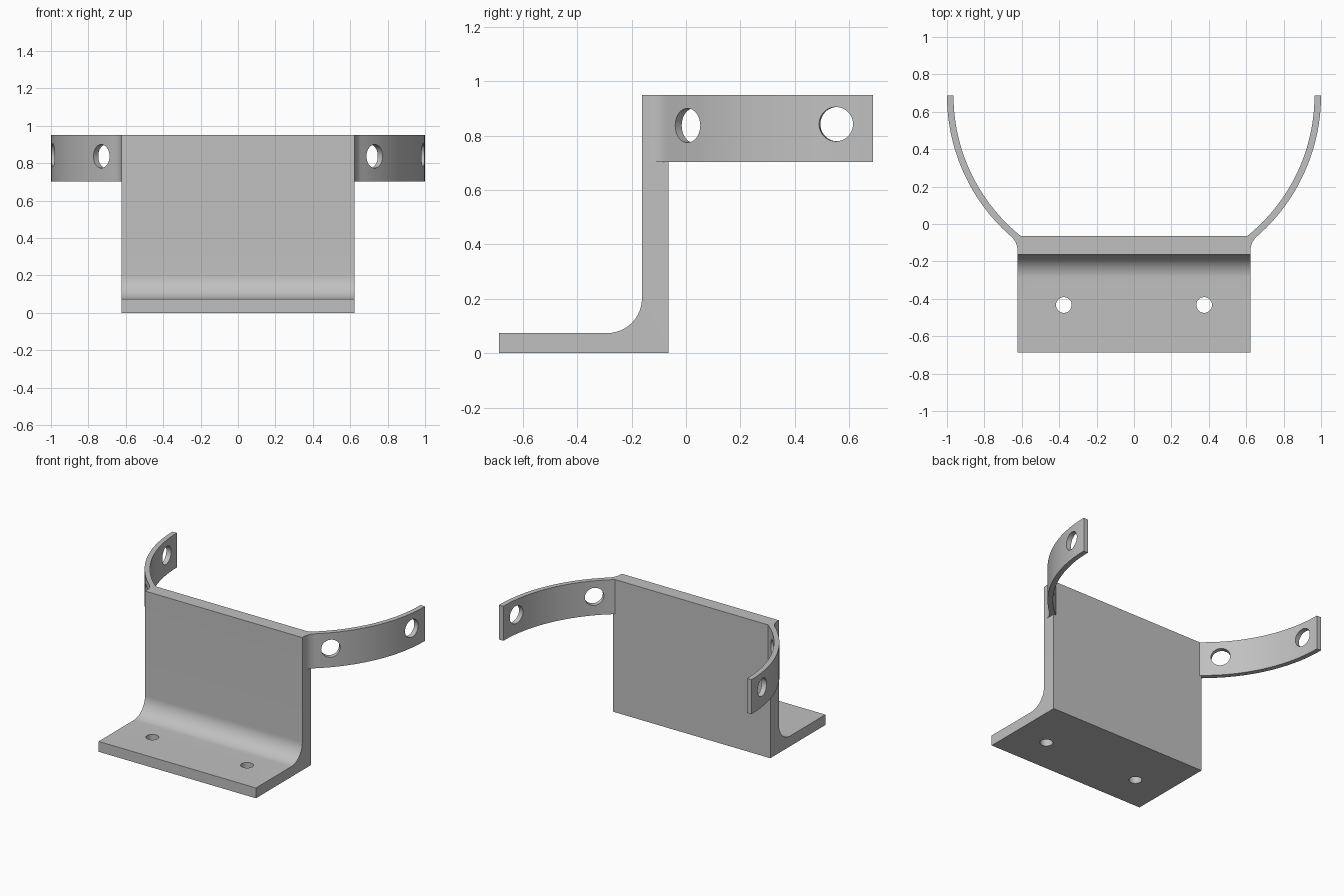
import bpy, bmesh, math
from mathutils import Vector

if "Cube" in bpy.data.objects:
    bpy.data.objects.remove(bpy.data.objects["Cube"], do_unlink=True)

grey = bpy.data.materials.new("grey metal")
grey.use_nodes = True
COLOUR = (0.53, 0.53, 0.53, 1)
grey.diffuse_color = COLOUR
grey.node_tree.nodes["Principled BSDF"].inputs["Base Color"].default_value = COLOUR

HALF_W, BACK, FRONT, LIP = 0.623, -0.064, -0.162, -0.687   # plate and foot
TOP, ARM_BOTTOM = 0.95, 0.703
AXIS_Y, R_OUT, R_IN = 0.687, 1.0, 0.965                    # arm arc


def arc(cx, cy, r, a0, a1, n):
    """Points on an arc, angles in radians."""
    return [(cx + r * math.cos(a0 + (a1 - a0) * i / n),
             cy + r * math.sin(a0 + (a1 - a0) * i / n)) for i in range(n + 1)]


def extrude(name, points, offset):
    """Solid made by extruding a closed outline of 3D points."""
    bm = bmesh.new()
    face = bm.faces.new([bm.verts.new(p) for p in points])
    new = bmesh.ops.extrude_face_region(bm, geom=[face])["geom"]
    bmesh.ops.translate(bm, vec=offset,
                        verts=[v for v in new if isinstance(v, bmesh.types.BMVert)])
    bmesh.ops.recalc_face_normals(bm, faces=bm.faces)
    return finish(name, bm)


def cylinder(name, centre, direction, radius, length):
    bm = bmesh.new()
    bmesh.ops.create_cone(bm, cap_ends=True, segments=48,
                          radius1=radius, radius2=radius, depth=length)
    ob = finish(name, bm)
    ob.location = centre
    ob.rotation_mode = 'QUATERNION'
    ob.rotation_quaternion = Vector(direction).to_track_quat('Z', 'Y')
    return ob


def finish(name, bm):
    mesh = bpy.data.meshes.new(name)
    bm.to_mesh(mesh)
    bm.free()
    mesh.materials.append(grey)
    ob = bpy.data.objects.new(name, mesh)
    bpy.context.collection.objects.link(ob)
    return ob


def combine(target, other, operation):
    """Apply a boolean and remove the second solid."""
    mod = target.modifiers.new(operation.lower(), 'BOOLEAN')
    mod.operation, mod.solver, mod.object = operation, 'EXACT', other
    other.hide_render = True
    bpy.context.view_layer.update()
    bpy.context.view_layer.objects.active = target
    bpy.ops.object.modifier_apply(modifier=mod.name)
    bpy.data.objects.remove(other, do_unlink=True)


# Foot and upright plate: L profile with a rounded inside corner
FILLET, FOOT_H = 0.128, 0.074
profile = [(LIP, 0), (BACK, 0), (BACK, TOP), (FRONT, TOP)]
profile += arc(FRONT - FILLET, FOOT_H + FILLET, FILLET, 0, -math.pi / 2, 20)
profile += [(LIP, FOOT_H)]
bracket = extrude("bracket", [(-HALF_W, y, z) for y, z in profile], (2 * HALF_W, 0, 0))

# Arm outline in plan: inner arc, tip, outer arc, then a blend into the plate side
BLEND = 0.1
bx = HALF_W + BLEND
by = AXIS_Y - math.sqrt((R_OUT + BLEND) ** 2 - bx ** 2)
meet = math.atan2(by - AXIS_Y, bx)
inner = -math.asin((AXIS_Y - BACK) / R_IN)
outline = arc(0, AXIS_Y, R_IN, inner, 0, 40)
outline += arc(0, AXIS_Y, R_OUT, 0, meet, 40)
outline += arc(bx, by, BLEND, meet + math.pi, math.pi, 10)[1:]
outline += [(0.59, -0.12)]

for side, label in ((1, "left"), (-1, "right")):
    arm = extrude(label + "_arm", [(side * x, y, ARM_BOTTOM) for x, y in outline],
                  (0, 0, TOP - ARM_BOTTOM))
    # Radial bolt holes through the arm
    for angle, z in ((7.8, 0.842), (43.0, 0.837)):
        a = math.radians(angle)
        d = Vector((side * math.cos(a), -math.sin(a), 0))
        hole = cylinder("arm_hole", d * 0.98 + Vector((0, AXIS_Y, z)), d, 0.063, 0.2)
        combine(arm, hole, 'DIFFERENCE')
    combine(bracket, arm, 'UNION')
    # Screw hole through the foot
    hole = cylinder("foot_hole", (side * 0.375, -0.433, 0.03), (0, 0, 1), 0.042, 0.3)
    combine(bracket, hole, 'DIFFERENCE')

# Smooth curved faces, sharp edges kept
bpy.ops.object.select_all(action='DESELECT')
bracket.select_set(True)
bpy.context.view_layer.objects.active = bracket
bpy.ops.object.shade_smooth_by_angle(angle=math.radians(30))
